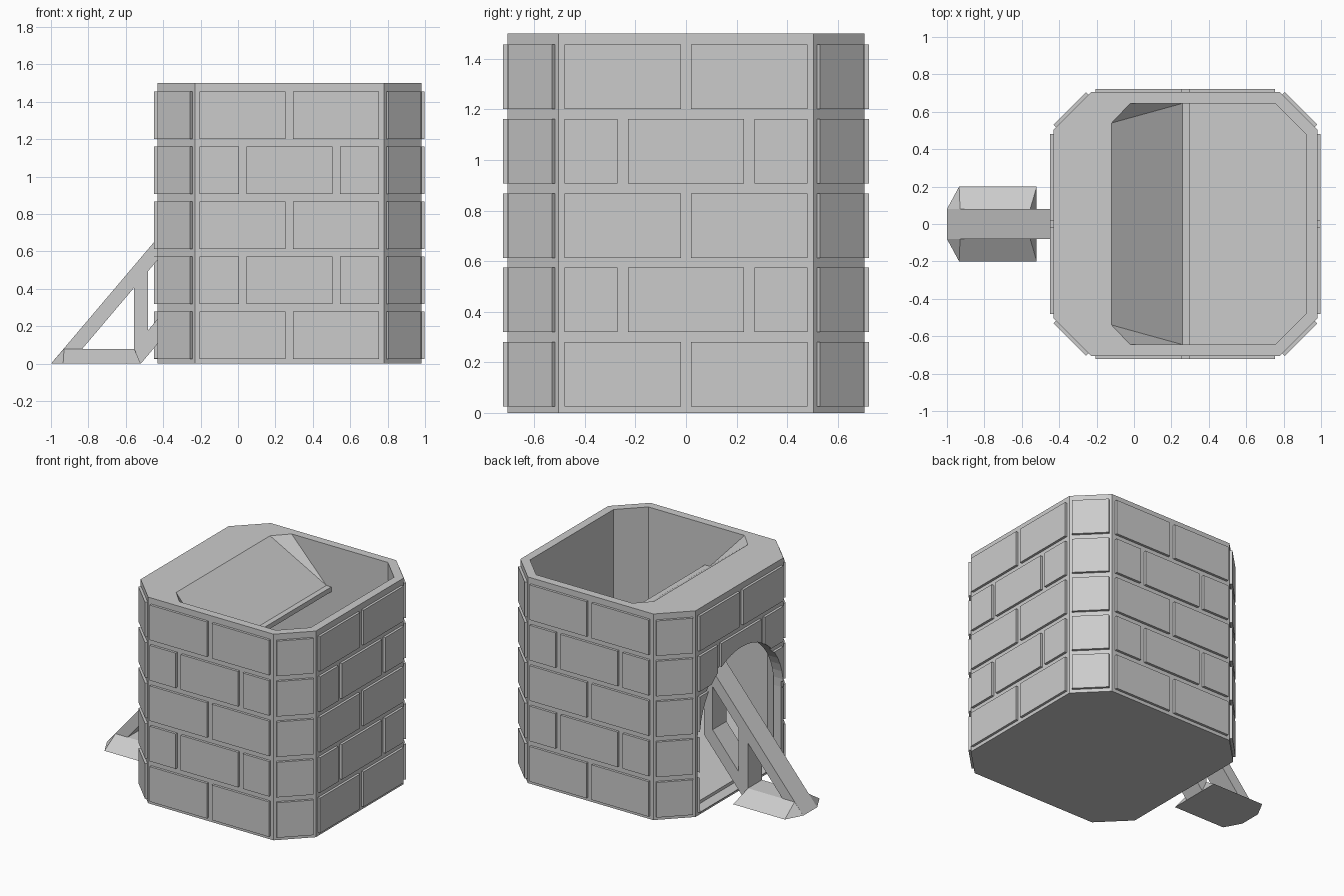
import bpy
import bmesh
import math
from mathutils import Matrix, Vector

cube = bpy.data.objects.get("Cube")
if cube:
    bpy.data.objects.remove(cube, do_unlink=True)

stone = bpy.data.materials.new("grey_stone")
stone.use_nodes = True
stone.diffuse_color = (0.6, 0.6, 0.6, 1)
shader = next(n for n in stone.node_tree.nodes if n.type == "BSDF_PRINCIPLED")
shader.inputs["Base Color"].default_value = stone.diffuse_color

HEIGHT = 1.5
CENTRE = 0.275
HALF = 0.705
PROUD = 0.018


def finish(name, bm):
    bmesh.ops.recalc_face_normals(bm, faces=bm.faces)
    mesh = bpy.data.meshes.new(name)
    bm.to_mesh(mesh)
    bm.free()
    mesh.materials.append(stone)
    obj = bpy.data.objects.new(name, mesh)
    bpy.context.collection.objects.link(obj)
    return obj


def add_prism(bm, profile, axis, low, high):
    """Extrude a 2D profile along an axis."""
    def place(a, b, c):
        return {"x": (c, a, b), "y": (a, c, b), "z": (a, b, c)}[axis]
    face = bm.faces.new([bm.verts.new(place(a, b, low)) for a, b in profile])
    grown = bmesh.ops.extrude_face_region(bm, geom=[face])["geom"]
    moved = [v for v in grown if isinstance(v, bmesh.types.BMVert)]
    bmesh.ops.translate(bm, verts=moved, vec=Vector(place(0, 0, high - low)))


def prism(name, profile, axis, low, high):
    bm = bmesh.new()
    add_prism(bm, profile, axis, low, high)
    return finish(name, bm)


def hull(name, points):
    bm = bmesh.new()
    for p in points:
        bm.verts.new(p)
    bmesh.ops.convex_hull(bm, input=bm.verts)
    return finish(name, bm)


def octagon(half, flat):
    """Square plan with cut corners around the tower centre."""
    quarter = [(half, flat), (flat, half)]
    pts = []
    for sx, sy in ((1, 1), (-1, 1), (-1, -1), (1, -1)):
        side = quarter if sx * sy > 0 else quarter[::-1]
        pts += [(CENTRE + sx * a, sy * b) for a, b in side]
    return pts


def boolean(obj, tool, operation):
    mod = obj.modifiers.new("cut", "BOOLEAN")
    mod.object = tool
    mod.operation = operation
    mod.solver = "EXACT"
    bpy.context.view_layer.update()
    graph = bpy.context.evaluated_depsgraph_get()
    result = bpy.data.meshes.new_from_object(obj.evaluated_get(graph))
    obj.modifiers.clear()
    obj.data = result


# Tower shell with hollow inside and arched doorway
shell = prism("tower_shell", octagon(HALF, 0.505), "z", 0, HEIGHT)
hollow = prism("hollow_cutter", octagon(0.645, 0.48), "z", 0.03, HEIGHT + 0.1)
arch = [(0.48 * math.cos(math.pi * i / 24), 0.57 + 0.48 * math.sin(math.pi * i / 24))
        for i in range(25)]
door = prism("door_cutter", arch + [(-0.48, 0.03), (0.48, 0.03)], "x", -0.6, -0.3)
boolean(shell, hollow, "DIFFERENCE")
boolean(shell, door, "DIFFERENCE")

# Upper ledge with sloping baffle
ledge = prism("upper_baffle",
              [(-0.5, HEIGHT), (-0.12, HEIGHT), (0.26, 1.2), (0.30, 1.2),
               (0.30, 1.165), (0.25, 1.165), (-0.14, 1.46), (-0.5, 1.46)],
              "y", -0.7, 0.7)
boolean(ledge, hollow, "INTERSECT")
for name, s in (("left", 1), ("right", -1)):
    hull("baffle_corner_" + name,
         [(-0.12, s * 0.54, HEIGHT), (-0.12, s * 0.645, HEIGHT),
          (-0.02, s * 0.645, HEIGHT), (0.26, s * 0.645, 1.2)])

# Lower ramp leading to the doorway
ramp = prism("lower_ramp", [(-0.42, 0.0), (1.0, 0.0), (1.0, 0.66), (-0.42, 0.03)],
             "y", -0.7, 0.7)
boolean(ramp, hollow, "INTERSECT")

# Brick courses: two bricks, or three with a shifted joint
LONG = [(-0.48, -0.02), (0.02, 0.48)]
SHIFTED = [(-0.48, -0.27), (-0.23, 0.23), (0.27, 0.48)]


def brick_wall(name, angle, distance, corner=False):
    bm = bmesh.new()
    for row in range(5):
        z = 0.025 + 0.294 * row
        spans = [(-0.123, 0.123)] if corner else (SHIFTED if row % 2 else LONG)
        for a, b in spans:
            add_prism(bm, [(a, z), (b, z), (b, z + 0.255), (a, z + 0.255)],
                      "x", distance - 0.01, distance + PROUD)
    turn = Matrix.Translation((CENTRE, 0, 0)) @ Matrix.Rotation(angle, 4, "Z")
    bmesh.ops.transform(bm, matrix=turn, verts=bm.verts)
    return finish(name, bm)


for i, side in enumerate(("left", "back", "right", "front")):
    wall = brick_wall("bricks_" + side, i * math.pi / 2, HALF)
    if side == "right":
        boolean(wall, door, "DIFFERENCE")
    brick_wall("corner_bricks_" + side, (i + 0.5) * math.pi / 2,
               (HALF + 0.505) / math.sqrt(2), corner=True)

for tool in (hollow, door):
    bpy.data.objects.remove(tool, do_unlink=True)

# Outer support frame
SLOPE = 1.18


def sloped(x, start):
    return (x, SLOPE * (x - start))


def bar(name, profile):
    return prism(name, profile, "y", -0.08, 0.08)


bar("main_brace", [(-1, 0), (-0.9, 0), sloped(-0.2, -0.9), sloped(-0.2, -1)])
bar("lower_brace", [(-0.52, 0), sloped(-0.2, -0.52), sloped(-0.2, -0.635),
                    (-0.555, 0.09), (-0.555, 0)])
bar("outer_post", [(-0.555, 0.05), (-0.48, 0.1), sloped(-0.48, -0.92),
                   sloped(-0.555, -0.92)])
bar("inner_post", [sloped(-0.27, -0.6), sloped(-0.2, -0.6),
                   sloped(-0.2, -0.92), sloped(-0.27, -0.92)])
hull("support_foot",
     [(x, s * y, z) for s in (1, -1) for x, y, z in
      ((-1, 0.08, 0), (-0.935, 0.2, 0), (-0.52, 0.2, 0),
       (-0.93, 0.08, 0.08), (-0.555, 0.08, 0.08))])
